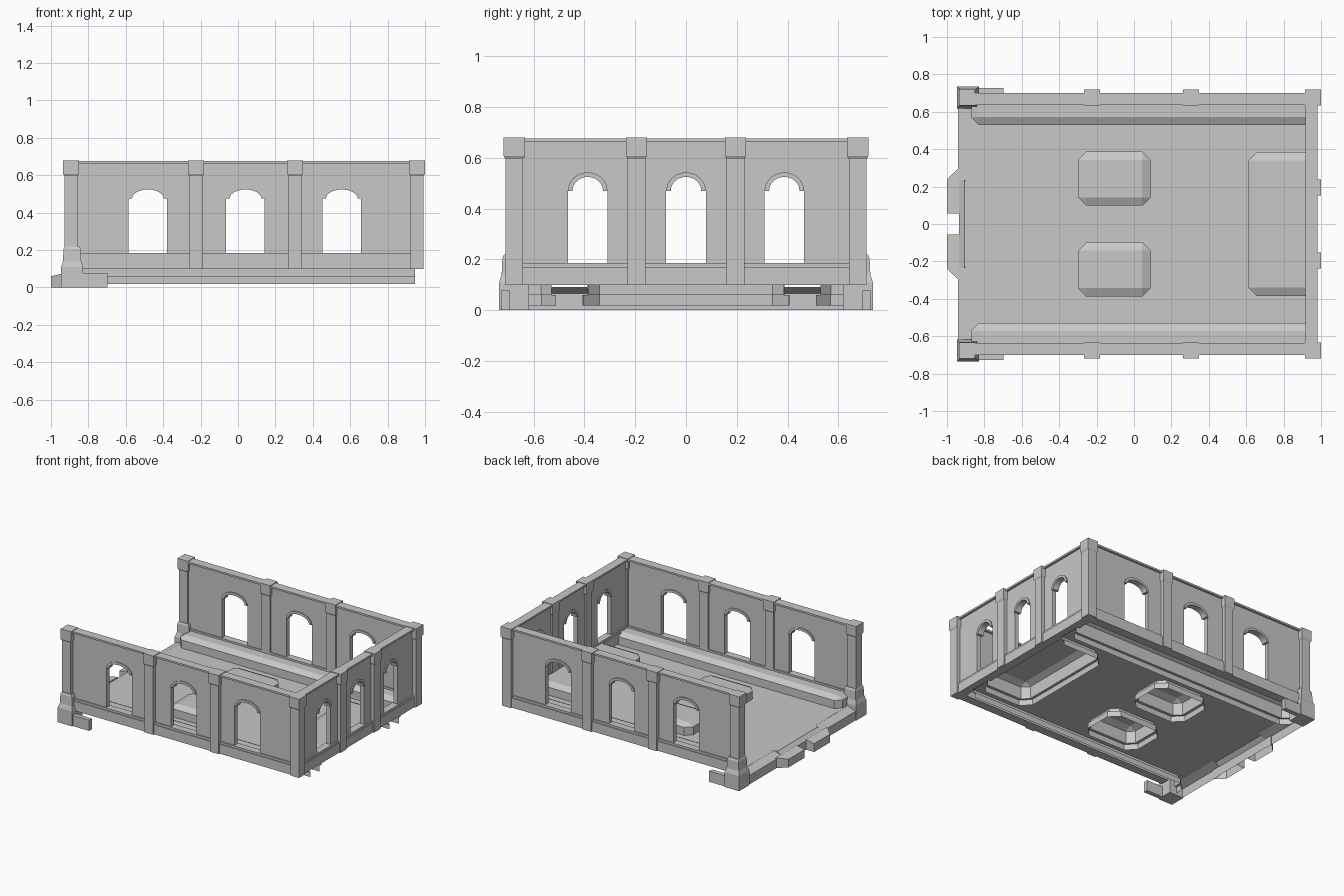
import bpy, bmesh
from math import pi, cos, sin
from mathutils import Matrix

if "Cube" in bpy.data.objects:
    bpy.data.objects.remove(bpy.data.objects["Cube"])

stone = bpy.data.materials.new("grey_stone")
stone.use_nodes = True
GREY = (0.58, 0.58, 0.58, 1)
stone.diffuse_color = GREY
stone.node_tree.nodes["Principled BSDF"].inputs["Base Color"].default_value = GREY

FLOOR = 0.09
TOP = 0.172


def add(name, mesh):
    ob = bpy.data.objects.new(name, mesh)
    mesh.materials.clear()
    mesh.materials.append(stone)
    for p in mesh.polygons:
        p.use_smooth = False
    bpy.context.collection.objects.link(ob)
    return ob


def from_bmesh(name, bm):
    bmesh.ops.recalc_face_normals(bm, faces=bm.faces)
    me = bpy.data.meshes.new(name)
    bm.to_mesh(me)
    bm.free()
    return add(name, me)


def box(name, x, y, z):
    bm = bmesh.new()
    bmesh.ops.create_cube(bm, size=1)
    for v in bm.verts:
        for i, (lo, hi) in enumerate((x, y, z)):
            v.co[i] = hi if v.co[i] > 0 else lo
    return from_bmesh(name, bm)


def plate(name, loops, half, matrix):
    """Flat outline with holes, given a thickness."""
    cu = bpy.data.curves.new(name + "_outline", "CURVE")
    cu.dimensions = "2D"
    cu.fill_mode = "BOTH"
    cu.extrude = half
    for pts in loops:
        sp = cu.splines.new("POLY")
        sp.points.add(len(pts) - 1)
        for p, (u, v) in zip(sp.points, pts):
            p.co = (u, v, 0, 1)
        sp.use_cyclic_u = True
    tmp = bpy.data.objects.new(name, cu)
    bpy.context.collection.objects.link(tmp)
    dg = bpy.context.evaluated_depsgraph_get()
    me = bpy.data.meshes.new_from_object(tmp.evaluated_get(dg))
    bpy.data.objects.remove(tmp)
    me.transform(matrix)
    return add(name, me)


def loft(name, rings, closed=True, cap_top=True, cap_bottom=False):
    """Skin stacked rings of points and optionally cap the ends."""
    bm = bmesh.new()
    vs = [[bm.verts.new(p) for p in r] for r in rings]
    n = len(vs[0])
    for a, b in zip(vs, vs[1:]):
        for i in range(n if closed else n - 1):
            j = (i + 1) % n
            bm.faces.new((a[i], a[j], b[j], b[i]))
    if cap_top:
        bm.faces.new(vs[-1])
    if cap_bottom:
        bm.faces.new(vs[0][::-1])
    bmesh.ops.remove_doubles(bm, verts=bm.verts, dist=0.0005)
    return from_bmesh(name, bm)


def terrace(name, mid, top, closed=True, cap_top=True):
    """Hollow platform: flared skirt below the floor, sloping rim above."""
    flare = [(x + 0.45 * (x - u), y + 0.45 * (y - v)) for (x, y), (u, v) in zip(mid, top)]
    steps = ((flare, 0.018), (flare, 0.06), (mid, 0.06), (mid, 0.15), (top, TOP))
    return loft(name, [[(x, y, z) for x, y in pts] for pts, z in steps], closed, cap_top)


def arc(cx, rx, rz, spring):
    return [(cx + rx * cos(pi * i / 12), spring + rz * sin(pi * i / 12)) for i in range(13)]


def wall(name, lo, hi, windows, rx, matrix, spring=0.475, rise=0.067):
    """Window wall with base band, top rail and arch trims."""
    rect = lambda a, b: [(lo, a), (hi, a), (hi, b), (lo, b)]
    holes = [[(c - rx, 0.18), (c + rx, 0.18)] + arc(c, rx, rise, spring) for c in windows]
    plate(name + "_panel", [rect(0.1, 0.675)] + holes, 0.016, matrix)
    plate(name + "_base_band", [rect(0.1, 0.17)], 0.032, matrix)
    plate(name + "_sill_band", [rect(0.17, 0.185)], 0.026, matrix)
    plate(name + "_top_rail", [rect(0.663, 0.676)], 0.032, matrix)
    for c in windows:
        ring = arc(c, rx, rise, spring) + arc(c, rx - 0.018, rise - 0.018, spring)[::-1]
        plate(name + "_arch_trim", [ring], 0.024, matrix)


def pillar(name, cx, cy):
    rings = [[(cx + a * r, cy + b * r, z) for a, b in ((1, 1), (-1, 1), (-1, -1), (1, -1))]
             for r, z in ((0.035, 0.1), (0.035, 0.595), (0.042, 0.607), (0.042, 0.68))]
    loft(name, rings, cap_bottom=True)


# walls on three sides
upright = Matrix.Rotation(pi / 2, 4, "X")
for s, side in ((-1, "front"), (1, "back")):
    wall(side + "_wall", -0.89, 0.955, (-0.482, 0.04, 0.555), 0.103,
         Matrix.Translation((0, s * 0.668, 0)) @ upright)
    for x in (-0.893, -0.225, 0.305, 0.957):
        pillar(side + "_pillar", x, s * 0.676)
wall("left_wall", -0.67, 0.67, (-0.387, 0, 0.387), 0.078,
     Matrix.Translation((0.95, 0, 0)) @ Matrix.Rotation(pi / 2, 4, "Z") @ upright,
     0.47, 0.073)
for y in (-0.195, 0.195):
    pillar("left_pillar", 0.957, y)


# raised platforms and the floor around them
def octagon(cx, cy, hx, hy, c):
    return [(cx + sx * (hx - (0 if k else c)), cy + sy * (hy - (c if k else 0)))
            for sx, sy, k in ((1, 1, 1), (1, 1, 0), (-1, 1, 0), (-1, 1, 1),
                              (-1, -1, 1), (-1, -1, 0), (1, -1, 0), (1, -1, 1))]


tables = []
for cy in (-0.243, 0.243):
    outer = octagon(-0.105, cy, 0.195, 0.145, 0.045)
    tables.append(outer)
    terrace("floor_platform", outer, octagon(-0.105, cy, 0.148, 0.1, 0))

dais = [(0.945, -0.385), (0.655, -0.385), (0.612, -0.34),
        (0.612, 0.34), (0.655, 0.385), (0.945, 0.385)]
terrace("end_platform", dais,
        [(0.945, -0.34), (0.655, -0.34), (0.655, -0.34),
         (0.655, 0.34), (0.655, 0.34), (0.945, 0.34)], False)

edge = [(-0.87, 0.66), (-0.87, 0.57), (-0.83, 0.53), (0.945, 0.53)]
ledge_top = [(-0.83, 0.66), (-0.83, 0.572), (-0.83, 0.572), (0.945, 0.572)]
for s in (-1, 1):
    flip = lambda pts: [(x, s * y) for x, y in pts]
    terrace("side_ledge", flip(edge), flip(ledge_top), False, False)
    box("side_ledge_top", (-0.83, 0.945), sorted((s * 0.572, s * 0.66)), (TOP - 0.002, TOP))

outline = ([(-0.88, -0.66)] + [(x, -y) for x, y in edge] + dais
           + edge[::-1] + [(-0.88, 0.66), (-0.88, 0.235), (-0.905, 0.235),
                           (-0.905, -0.235), (-0.88, -0.235)])
plate("floor", [outline] + tables, 0.001, Matrix.Translation((0, 0, FLOOR)))

# open end: hollow curb with a sloping top edge
curb_out = [(-0.94, -0.64), (-0.94, -0.235), (-0.935, -0.235),
            (-0.935, 0.235), (-0.94, 0.235), (-0.94, 0.64)]
curb_in = [(-0.88, -0.64), (-0.88, -0.235), (-0.905, -0.235),
           (-0.905, 0.235), (-0.88, 0.235), (-0.88, 0.64)]
loft("end_curb", [[(x, y, z) for x, y in pts] for pts, z in
                  ((curb_out, 0), (curb_out, 0.066), (curb_in, FLOOR))], False, False)

# hollow steps and corner pedestals
for s in (-1, 1):
    step = [(-0.935, 0.055), (-1, 0.055), (-1, 0.24), (-0.935, 0.3)]
    loft("end_step", [[(x, s * y, 0) for x, y in step],
                      [(x, s * y, 0.06 if x < -0.97 else 0.075) for x, y in step]])
    box("pedestal_wing", (-0.835, -0.697), sorted((s * 0.695, s * 0.728)), (0, 0.078))
    rings = []
    for r, z in ((0.059, 0), (0.059, 0.11), (0.049, 0.14), (0.046, 0.205), (0.04, 0.22)):
        rings.append([(-0.887 + a * r, s * 0.677 + b * r, z)
                      for a, b in ((1, 1), (-1, 1), (-1, -1), (1, -1))])
    loft("corner_pedestal", rings, cap_bottom=True)
